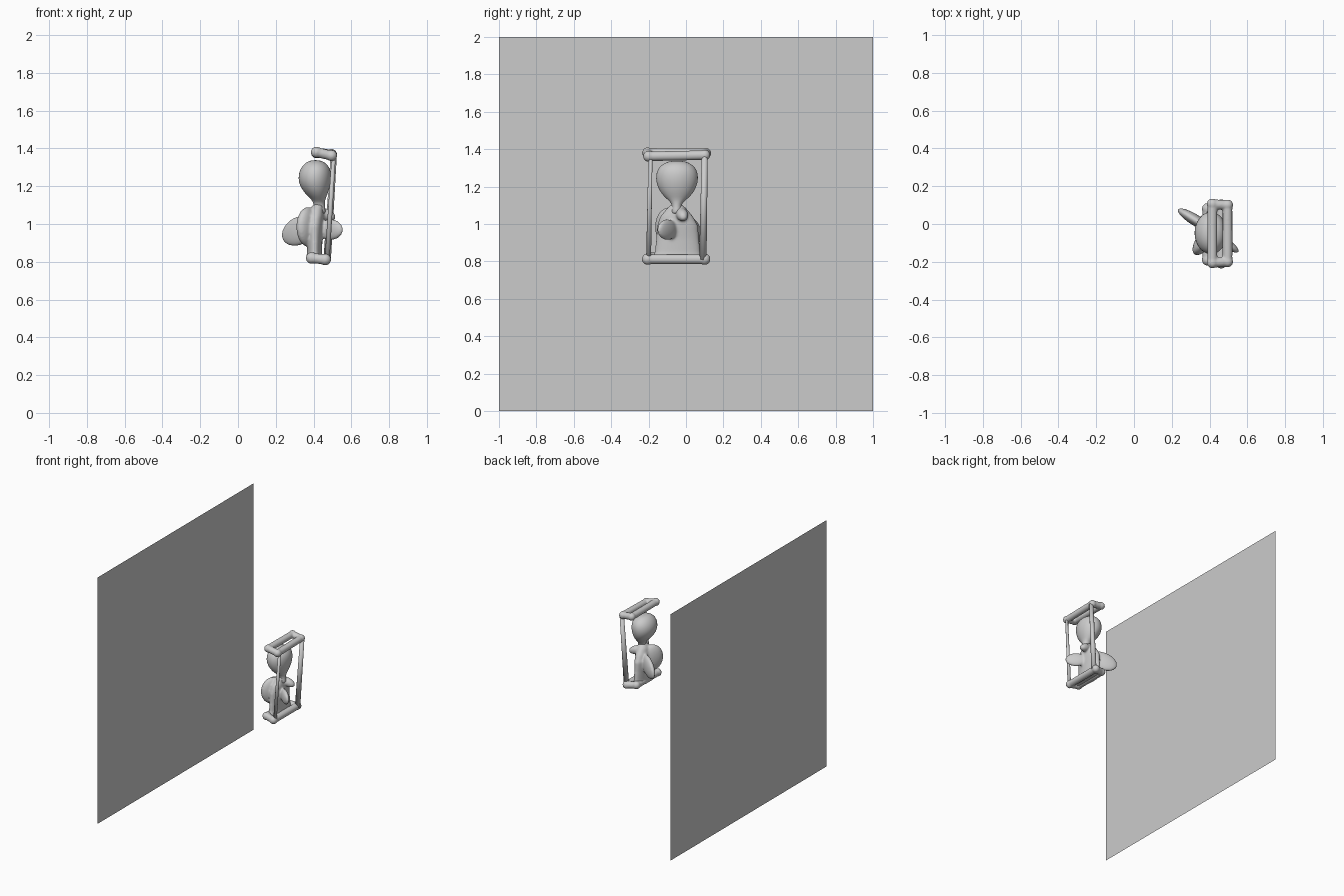
import bpy, bmesh, math
from mathutils import Matrix, Vector, Euler

if "Cube" in bpy.data.objects:
    bpy.data.objects.remove(bpy.data.objects["Cube"])


def add_mesh(name, bm, smooth=True):
    bmesh.ops.recalc_face_normals(bm, faces=bm.faces)
    me = bpy.data.meshes.new(name)
    bm.to_mesh(me)
    bm.free()
    for p in me.polygons:
        p.use_smooth = smooth
    ob = bpy.data.objects.new(name, me)
    bpy.context.collection.objects.link(ob)
    return ob


def blob(bm, centre, radii, turn=0, tilt=0):
    """Ellipsoid, tilted about y and then turned about z (degrees)."""
    rot = Euler((0, math.radians(tilt), math.radians(turn))).to_matrix().to_4x4()
    m = Matrix.Translation(centre) @ rot @ Matrix.Diagonal((*radii, 1))
    bmesh.ops.create_uvsphere(bm, u_segments=24, v_segments=16, radius=1, matrix=m)


def rod(bm, a, b, r1, r2):
    a, b = Vector(a), Vector(b)
    d = b - a
    m = Matrix.Translation((a + b) / 2) @ d.to_track_quat('Z', 'Y').to_matrix().to_4x4()
    bmesh.ops.create_cone(bm, cap_ends=True, segments=20, radius1=r1, radius2=r2,
                          depth=d.length, matrix=m)


def lathe(bm, profile, steps=32):
    """Profile rows: z, centre x, centre y, half width x, half width y."""
    rings = []
    for z, cx, cy, rx, ry in profile:
        rings.append([bm.verts.new((cx + rx * math.cos(2 * math.pi * i / steps),
                                    cy + ry * math.sin(2 * math.pi * i / steps), z))
                      for i in range(steps)])
    for a, b in zip(rings, rings[1:]):
        for i in range(steps):
            j = (i + 1) % steps
            bm.faces.new((a[i], a[j], b[j], b[i]))
    bm.faces.new(rings[0][::-1])
    bm.faces.new(rings[-1])


def fuse(ob, voxel=0.007, smooth=5):
    r = ob.modifiers.new("fuse", 'REMESH')
    r.mode = 'VOXEL'
    r.voxel_size = voxel
    r.use_smooth_shade = True
    s = ob.modifiers.new("soften", 'SMOOTH')
    s.factor = 0.5
    s.iterations = smooth


def frame(name, corners, r):
    bm = bmesh.new()
    for a, b in zip(corners, corners[1:] + corners[:1]):
        rod(bm, a, b, r, r)
        blob(bm, a, (r * 1.15,) * 3)
    fuse(add_mesh(name, bm), 0.006, 4)


# Wall panel
bm = bmesh.new()
bm.faces.new([bm.verts.new((-0.56, y, z)) for y, z in ((-1, 0), (1, 0), (1, 2), (-1, 2))])
add_mesh("wall_panel", bm, False)

# Top and bottom frames
frame("top_frame", [(0.415, -0.205, 1.380), (0.495, -0.20, 1.362),
                    (0.495, 0.10, 1.368), (0.415, 0.105, 1.378)], 0.026)
frame("bottom_frame", [(0.39, -0.19, 0.82), (0.462, -0.205, 0.812),
                       (0.462, 0.10, 0.812), (0.39, 0.08, 0.82)], 0.027)

# Side posts
for name, y0, y1, r in (("front_post", -0.20, -0.19, 0.012), ("rear_post", 0.09, 0.10, 0.018)):
    bm = bmesh.new()
    rod(bm, (0.472, y0, 0.81), (0.507, y1, 1.365), r * 1.1, r * 0.9)
    add_mesh(name, bm)

# Upper bulb with neck
bm = bmesh.new()
lathe(bm, [(1.05, 0.43, -0.05, 0.04, 0.04), (1.08, 0.43, -0.05, 0.03, 0.025),
           (1.11, 0.43, -0.05, 0.03, 0.026), (1.13, 0.425, -0.048, 0.036, 0.05),
           (1.16, 0.415, -0.048, 0.060, 0.083), (1.20, 0.408, -0.048, 0.080, 0.105),
           (1.24, 0.406, -0.048, 0.088, 0.114), (1.28, 0.408, -0.048, 0.084, 0.110),
           (1.31, 0.41, -0.048, 0.068, 0.092), (1.33, 0.41, -0.048, 0.045, 0.06),
           (1.338, 0.41, -0.048, 0.018, 0.025)])
bulb = add_mesh("upper_bulb", bm)
bulb.modifiers.new("round", 'SUBSURF').levels = 1

# Lower body with its lobes
bm = bmesh.new()
lathe(bm, [(0.80, 0.405, -0.05, 0.045, 0.14), (0.85, 0.405, -0.045, 0.040, 0.122),
           (0.92, 0.405, -0.045, 0.042, 0.115), (0.99, 0.405, -0.045, 0.048, 0.110),
           (1.04, 0.41, -0.05, 0.045, 0.088), (1.08, 0.415, -0.05, 0.036, 0.055),
           (1.105, 0.425, -0.05, 0.026, 0.028)])
blob(bm, (0.325, 0.020, 0.965), (0.115, 0.030, 0.075), 148, 22)
blob(bm, (0.490, -0.100, 0.970), (0.082, 0.024, 0.056), -38, 0)
blob(bm, (0.370, -0.090, 0.985), (0.088, 0.042, 0.105), -125, 0)
blob(bm, (0.465, -0.020, 1.050), (0.056, 0.032, 0.032), 10, 22)
fuse(add_mesh("lower_body", bm), 0.007, 8)
